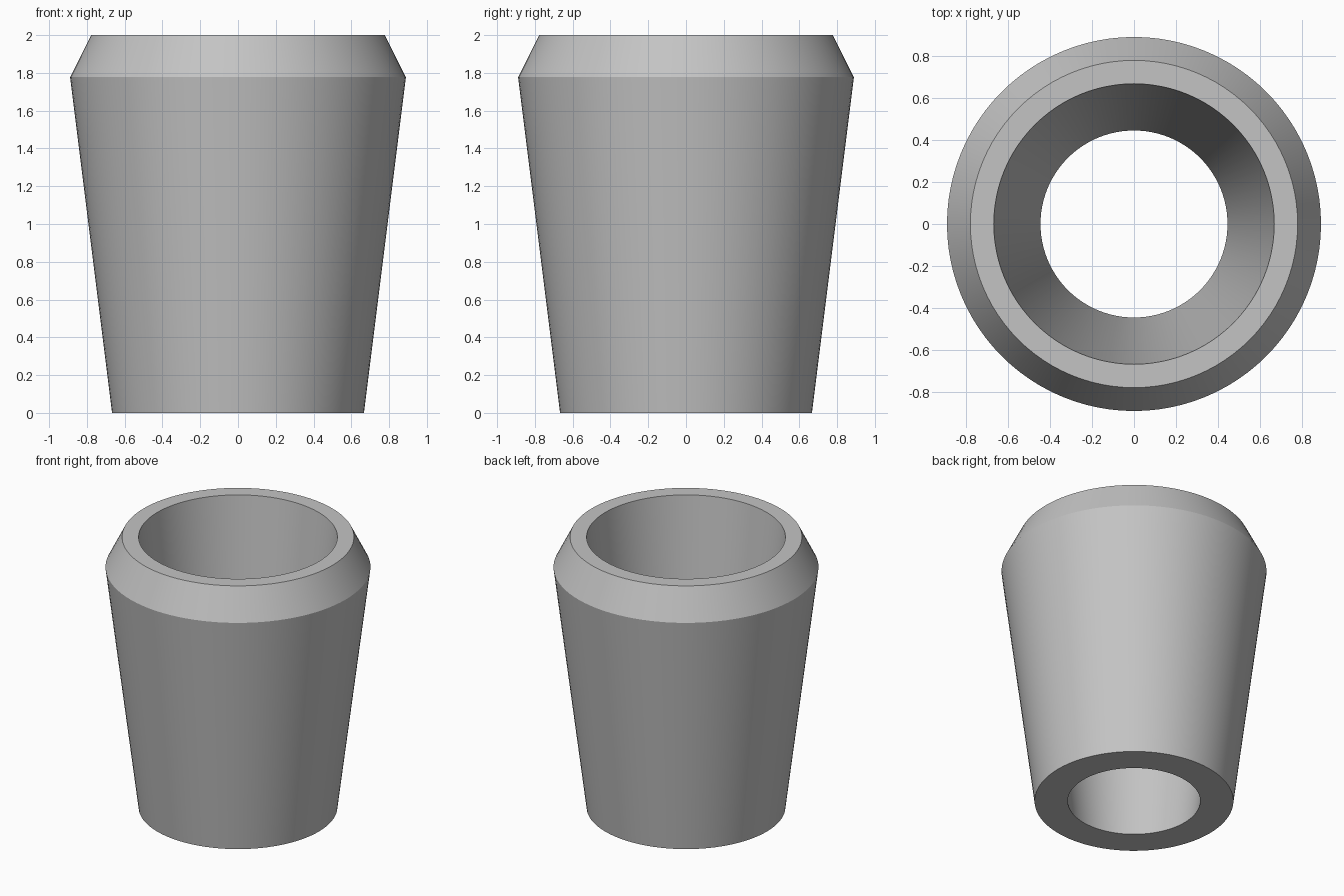
import bpy, bmesh, math

cube = bpy.data.objects.get("Cube")
if cube:
    bpy.data.objects.remove(cube, do_unlink=True)

# Plain grey material
grey = bpy.data.materials.new("plain_grey")
grey.use_nodes = True
color = (0.55, 0.55, 0.55, 1)
grey.diffuse_color = color
grey.node_tree.nodes["Principled BSDF"].inputs["Base Color"].default_value = color

# Wall cross-section (radius, height): tapered outside, chamfered shoulder, tapered bore
U = 2 / 9
profile = [(3 * U, 0), (4 * U, 8 * U), (3.5 * U, 9 * U), (3 * U, 9 * U), (2 * U, 0)]
SEGMENTS = 96

# Tapered sleeve: rings joined around the closed cross-section
bm = bmesh.new()
rings = []
for radius, height in profile:
    angles = [2 * math.pi * i / SEGMENTS for i in range(SEGMENTS)]
    rings.append([bm.verts.new((radius * math.cos(a), radius * math.sin(a), height))
                  for a in angles])
for k, ring in enumerate(rings):
    upper = rings[(k + 1) % len(rings)]
    for i in range(SEGMENTS):
        j = (i + 1) % SEGMENTS
        bm.faces.new((ring[i], ring[j], upper[j], upper[i]))
bmesh.ops.recalc_face_normals(bm, faces=bm.faces)

mesh = bpy.data.meshes.new("tapered_sleeve")
bm.to_mesh(mesh)
bm.free()
mesh.materials.append(grey)
sleeve = bpy.data.objects.new("tapered_sleeve", mesh)
bpy.context.collection.objects.link(sleeve)

# Smooth round walls with crisp rims and shoulder
bpy.ops.object.select_all(action='DESELECT')
sleeve.select_set(True)
bpy.context.view_layer.objects.active = sleeve
bpy.ops.object.shade_smooth_by_angle(angle=math.radians(20))
